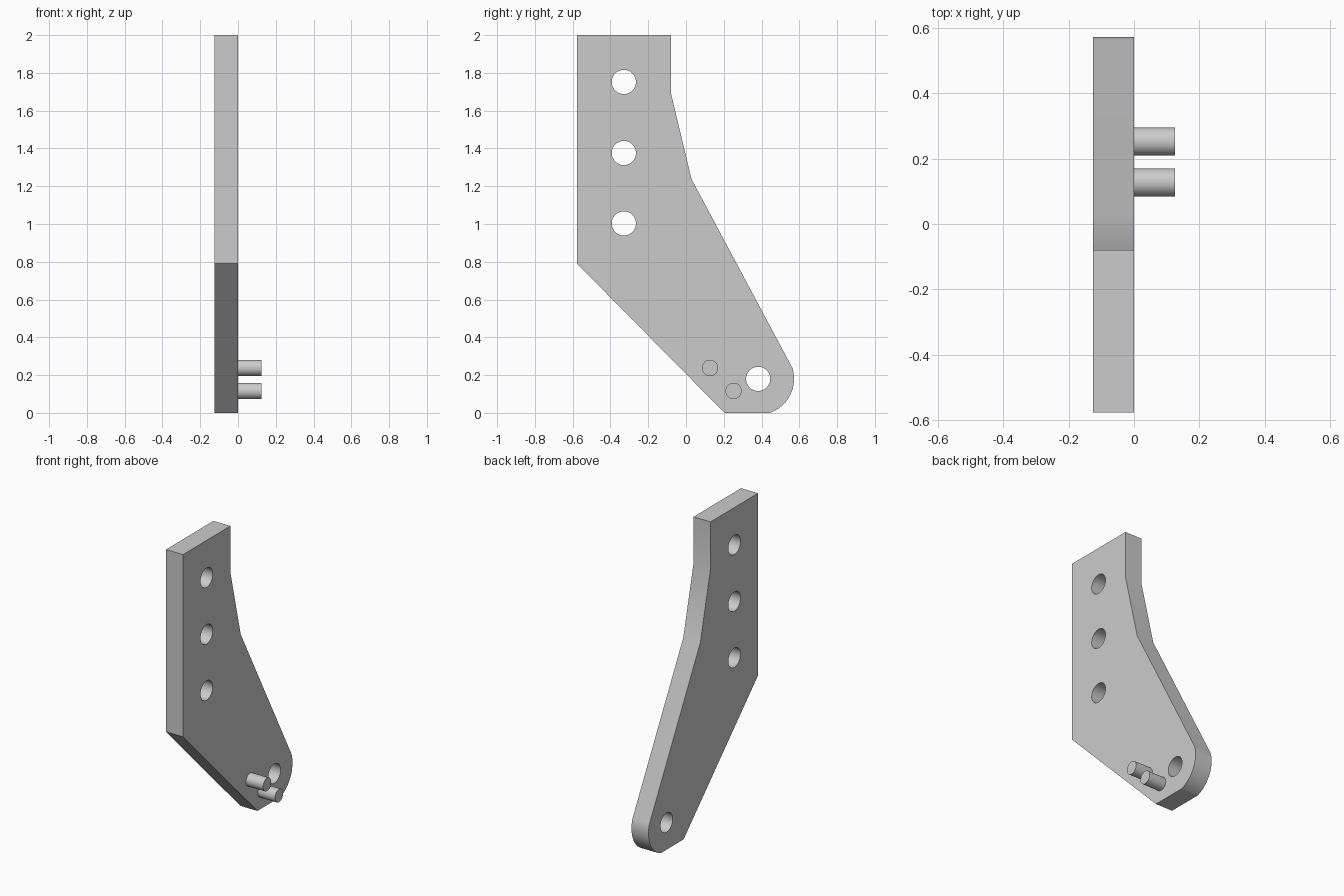
import bpy, bmesh, math
from mathutils import Matrix, Vector

if "Cube" in bpy.data.objects:
    bpy.data.objects.remove(bpy.data.objects["Cube"], do_unlink=True)

THICK = 0.125
PIVOT = (0.382, 0.18)

# Single plain grey
grey = bpy.data.materials.new("light_grey")
grey.use_nodes = True
grey.diffuse_color = (0.6, 0.6, 0.6, 1)
grey.node_tree.nodes["Principled BSDF"].inputs["Base Color"].default_value = (0.6, 0.6, 0.6, 1)


def make_object(name, bm):
    bmesh.ops.recalc_face_normals(bm, faces=bm.faces)
    mesh = bpy.data.meshes.new(name)
    bm.to_mesh(mesh)
    bm.free()
    obj = bpy.data.objects.new(name, mesh)
    bpy.context.collection.objects.link(obj)
    mesh.materials.append(grey)
    return obj


def rod(name, y, z, radius, x0, x1):
    """Cylinder along x from x0 to x1."""
    bm = bmesh.new()
    place = Matrix.Translation(((x0 + x1) / 2, y, z)) @ Matrix.Rotation(math.pi / 2, 4, 'Y')
    bmesh.ops.create_cone(bm, cap_ends=True, segments=48, radius1=radius,
                          radius2=radius, depth=x1 - x0, matrix=place)
    return make_object(name, bm)


def smooth(obj):
    bpy.ops.object.select_all(action='DESELECT')
    obj.select_set(True)
    bpy.context.view_layer.objects.active = obj
    bpy.ops.object.shade_smooth_by_angle(angle=math.radians(15))


# Plate outline (y, z), with a rounded lower corner around the pivot
outline = [(0.204, 0), (-0.577, 0.79), (-0.577, 2), (-0.079, 2), (-0.079, 1.69), (0.029, 1.238)]
for i in range(17):
    a = math.radians(18 - i * 89.4 / 16)
    outline.append((PIVOT[0] + 0.19 * math.cos(a), max(0, PIVOT[1] + 0.19 * math.sin(a))))

bm = bmesh.new()
face = bm.faces.new([bm.verts.new((-THICK, y, z)) for y, z in outline])
side = bmesh.ops.extrude_face_region(bm, geom=[face])
bmesh.ops.translate(bm, vec=Vector((THICK, 0, 0)),
                    verts=[v for v in side["geom"] if isinstance(v, bmesh.types.BMVert)])
plate = make_object("bracket_plate", bm)

# Through holes: three mounting holes and the pivot hole
for y, z in [(-0.329, 1.752), (-0.329, 1.376), (-0.329, 1.003), PIVOT]:
    cutter = rod("hole_cutter", y, z, 0.064, -THICK - 0.1, 0.1)
    cutter.hide_render = True
    mod = plate.modifiers.new("hole", 'BOOLEAN')
    mod.operation, mod.solver, mod.object = 'DIFFERENCE', 'EXACT', cutter
    bpy.context.view_layer.objects.active = plate
    bpy.ops.object.modifier_apply(modifier=mod.name)
    bpy.data.objects.remove(cutter, do_unlink=True)
smooth(plate)

# Two stop pins on the left face
for name, y, z in [("upper_pin", 0.127, 0.238), ("lower_pin", 0.252, 0.116)]:
    smooth(rod(name, y, z, 0.043, -0.01, THICK))
